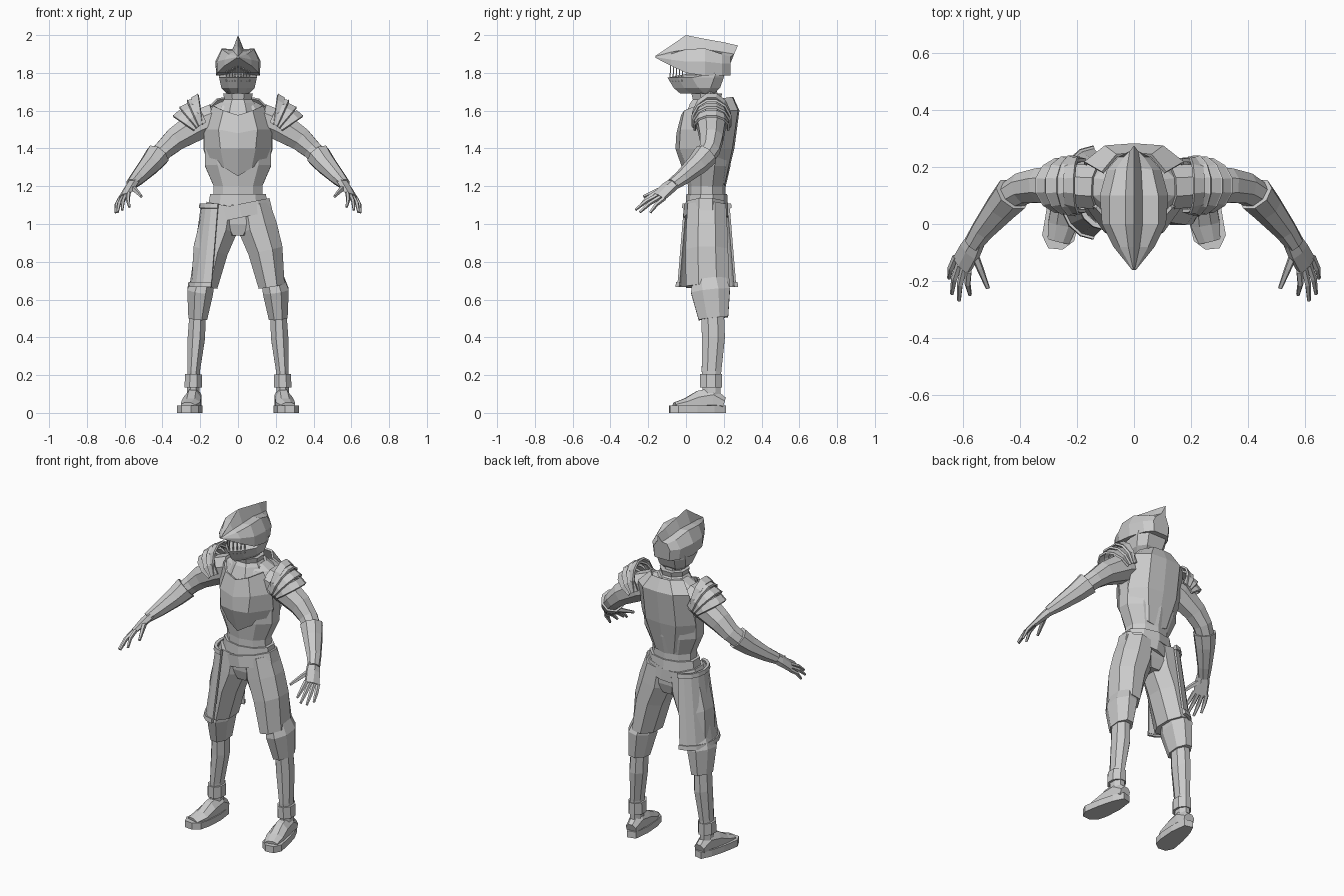
import bpy, bmesh
from math import sin, cos, pi, radians
from mathutils import Vector as V


def loft(name, rings, closed=True, cap=True, mirror=False, thick=0):
    """Skin a list of equal-length point rings."""
    bm = bmesh.new()
    vs = [[bm.verts.new(p) for p in r] for r in rings]
    n = len(rings[0])
    for a, b in zip(vs, vs[1:]):
        for i in range(n if closed else n - 1):
            j = (i + 1) % n
            bm.faces.new((a[i], a[j], b[j], b[i]))
    if closed and cap:
        bm.faces.new(vs[0])
        bm.faces.new(vs[-1])
    bmesh.ops.recalc_face_normals(bm, faces=bm.faces)
    me = bpy.data.meshes.new(name)
    bm.to_mesh(me)
    bm.free()
    ob = bpy.data.objects.new(name, me)
    bpy.context.collection.objects.link(ob)
    if mirror:
        ob.modifiers.new("Mirror", "MIRROR").use_axis[0] = True
    if thick:
        m = ob.modifiers.new("Solidify", "SOLIDIFY")
        m.thickness = thick
        m.offset = 0
    return ob


def tube(name, secs, n=8, side=(1, 0, 0), mirror=True, **kw):
    """Loft along a path; each section is (x, y, z, radius along side, other radius)."""
    pts = [V(s[:3]) for s in secs]
    rings = []
    for i, s in enumerate(secs):
        t = (pts[min(i + 1, len(pts) - 1)] - pts[max(i - 1, 0)]).normalized()
        a = V(side)
        a = (a - t * a.dot(t)).normalized()
        b = t.cross(a)
        rings.append([pts[i] + a * s[3] * cos((k + .5) * 2 * pi / n)
                      + b * s[4] * sin((k + .5) * 2 * pi / n) for k in range(n)])
    return loft(name, rings, mirror=mirror, **kw)


# torso body, neck and gorget
tube("torso", [(0, .11, 1.1, .14, .1), (0, .11, 1.2, .135, .1), (0, .115, 1.31, .185, .12),
               (0, .12, 1.45, .185, .13), (0, .13, 1.57, .18, .12), (0, .13, 1.62, .15, .1),
               (0, .13, 1.65, .09, .08)], n=10, mirror=False)
tube("neck", [(0, .11, 1.6, .065, .07), (0, .1, 1.75, .06, .065)], mirror=False)
tube("gorget", [(0, .11, 1.57, .13, .125), (0, .11, 1.64, .095, .095), (0, .11, 1.66, .078, .08),
                (0, .11, 1.69, .085, .088)], n=8, mirror=False)

# breastplate with pointed lower edge, and backplate
loft("breastplate", [
    [(0, -.02, 1.575), (.075, -.005, 1.6), (.13, .06, 1.625)],
    [(0, -.045, 1.48), (.1, -.025, 1.5), (.175, .08, 1.5)],
    [(0, -.05, 1.4), (.09, -.03, 1.4), (.175, .09, 1.4)],
    [(0, .0, 1.255), (.07, .01, 1.3), (.16, .08, 1.34)]], closed=False, mirror=True, thick=.012)
loft("backplate", [
    [(0, .245, 1.67), (.06, .24, 1.67), (.11, .18, 1.66)],
    [(0, .277, 1.6), (.1, .27, 1.6), (.17, .215, 1.6)],
    [(0, .25, 1.4), (.1, .24, 1.4), (.18, .16, 1.4)],
    [(0, .2, 1.2), (.06, .2, 1.21), (.14, .15, 1.27)]], closed=False, mirror=True, thick=.012)

# helmet shell: sections from visor tip to back; half outline mirrored
def helm(y, lean, *half):
    pts = [(x, y + (lean if i == 0 else lean * .5 if i == 1 else 0), z)
           for i, (x, z) in enumerate(half)]
    return [(-x, yy, z) for x, yy, z in reversed(pts[1:])] + pts


loft("helmet", [
    helm(-.162, 0, (0, 1.89), (.002, 1.888), (.004, 1.886), (.006, 1.884), (.006, 1.88)),
    helm(-.08, 0, (0, 1.945), (.02, 1.91), (.05, 1.90), (.072, 1.87), (.07, 1.838)),
    helm(0, 0, (0, 2.0), (.03, 1.92), (.085, 1.925), (.112, 1.86), (.11, 1.80)),
    helm(.1, 0, (0, 1.98), (.03, 1.925), (.085, 1.93), (.12, 1.86), (.115, 1.785)),
    helm(.19, .01, (0, 1.962), (.025, 1.91), (.065, 1.90), (.095, 1.85), (.085, 1.785)),
    helm(.235, .04, (0, 1.945), (.015, 1.9), (.035, 1.885), (.055, 1.85), (.05, 1.785))])
tube("head", [(0, .085, 1.7, .06, .08), (0, .085, 1.86, .085, .1)], mirror=False)

# jaw guard with pointed chin, built as a prow-shaped outline
def jaw(z, w, front, back):
    half = [(w * .55, front + .055), (w, front + .13), (w, back - .05), (w * .6, back)]
    return [(0, front, z)] + [(x, y, z) for x, y in half] + [(-x, y, z) for x, y in reversed(half)]


loft("jaw_guard", [jaw(1.69, .06, -.03, .15), jaw(1.72, .088, -.065, .18),
                   jaw(1.775, .1, -.098, .2), jaw(1.8, .1, .03, .205)])
for i in range(-4, 5):
    y = -.09 + abs(i) * .016
    tube("visor_bar", [(i * .015, y + .005, 1.755, .004, .004),
                       (i * .015, y + .01, 1.875, .004, .004)], n=4, mirror=False)

# arms, gauntlets and hands
tube("upper_arm", [(.12, .13, 1.56, .085, .085), (.21, .135, 1.525, .08, .085),
                   (.33, .135, 1.45, .065, .068), (.39, .125, 1.395, .058, .055),
                   (.45, .09, 1.335, .05, .05)], side=(0, 1, 0))
tube("gauntlet", [(.425, .105, 1.365, .066, .068), (.465, .06, 1.315, .058, .058),
                  (.53, -.02, 1.245, .042, .042), (.565, -.07, 1.21, .036, .03)], side=(0, 1, 0))
S = V((.62, .7, -.35))
tube("palm", [(.55, -.05, 1.225, .036, .026), (.575, -.095, 1.19, .045, .024),
              (.605, -.145, 1.145, .046, .016)], n=6, side=S)
P = V((.602, -.14, 1.15))
tips = [(.575, -.248, 1.09), (.613, -.268, 1.075), (.638, -.245, 1.062), (.648, -.19, 1.06)]
for k, tip in zip((-.036, -.012, .012, .036), tips):
    base, tip = P + S * k, V(tip)
    mid = (base + tip) / 2 + V((.006, -.004, .006))
    tube("finger", [(*base, .013, .012), (*mid, .012, .011), (*tip, .007, .007)], n=5, side=S)
tube("thumb", [(.568, -.085, 1.2, .018, .016), (.54, -.155, 1.175, .014, .013),
               (.512, -.225, 1.145, .008, .008)], n=5, side=(0, 0, 1))

# pauldrons: fanned overlapping lames (centre x, z, tilt from upright, height, half depth)
for x, z, tilt, ru, rv in ((.2, 1.56, 8, .13, .1), (.222, 1.545, 24, .122, .104),
                           (.238, 1.53, 40, .116, .1), (.255, 1.51, 56, .11, .094)):
    a = radians(tilt)
    u, t = V((sin(a), 0, cos(a))), V((cos(a), 0, -sin(a)))
    rings = []
    for shift, s in ((-.008, 1), (.03, .87)) if tilt < 10 else ((-.045, .88), (-.005, .97), (0, 1)):
        c = V((x, .135, z)) + t * shift
        rings.append([c + u * ru * s * cos(f) + V((0, rv * s * sin(f), 0))
                      for f in [radians(-105 + 30 * k) for k in range(8)]])
    loft("pauldron_lame", rings, closed=False, mirror=True, thick=.012)

# waist band, tilted belt, pelvis
tube("waist_band", [(0, .11, 1.1, .165, .112), (0, .11, 1.16, .155, .108)], n=10, mirror=False)
tube("belt", [(.02, .105, 1.035, .175, .118), (.006, .105, 1.105, .172, .116)], n=10, mirror=False)
tube("pelvis", [(0, .11, .94, .07, .08), (0, .11, 1.0, .15, .1), (0, .11, 1.12, .155, .105)],
     mirror=False)

# trousers, knee cuffs, shins
tube("trouser_leg", [(.08, .11, 1.1, .095, .11), (.105, .11, .98, .112, .117),
                     (.145, .11, .86, .1, .122), (.178, .115, .67, .075, .125)])
tube("knee_cuff", [(.18, .12, .73, .06, .09), (.2, .13, .645, .075, .112),
                   (.213, .145, .5, .054, .085)])
tube("shin", [(.213, .14, .56, .045, .065), (.22, .145, .4, .05, .066),
              (.235, .135, .22, .036, .056), (.238, .135, .06, .036, .05)])
tube("ankle_band", [(.237, .132, .135, .05, .062), (.236, .132, .205, .048, .062)])

# shoes
sole = [(.2, .2), (.188, .1), (.195, .0), (.21, -.06), (.25, -.09), (.3, -.085),
        (.322, -.04), (.305, .06), (.28, .15), (.25, .213)]
loft("sole", [[(x, y, z) for x, y in sole] for z in (0, .04)], mirror=True)
tube("shoe_upper", [(.232, .2, .05, .035, .035), (.235, .14, .07, .045, .07),
                    (.242, .07, .06, .05, .062), (.25, .0, .045, .055, .035),
                    (.265, -.06, .035, .042, .022)])

# hip plate on one side: curved sheet with top and bottom rims
def arc(f, grow=0):
    """Outline at height fraction f (0 top, 1 bottom)."""
    cx, rx, ry, z = -.105 - .035 * f, .085 + .025 * f, .115 + .035 * f, 1.1 - .425 * f
    return [(cx - (rx + grow) * cos(q), .11 + (ry + grow) * sin(q), z)
            for q in [radians(-90 + 22.5 * k) for k in range(9)]]


loft("hip_plate", [arc(0), arc(1)], closed=False, thick=.012)
loft("hip_plate_top_rim", [arc(-.02, .006), arc(.04, .006)], closed=False, thick=.018)
loft("hip_plate_bottom_rim", [arc(.96, .006), arc(1.02, .006)], closed=False, thick=.018)
